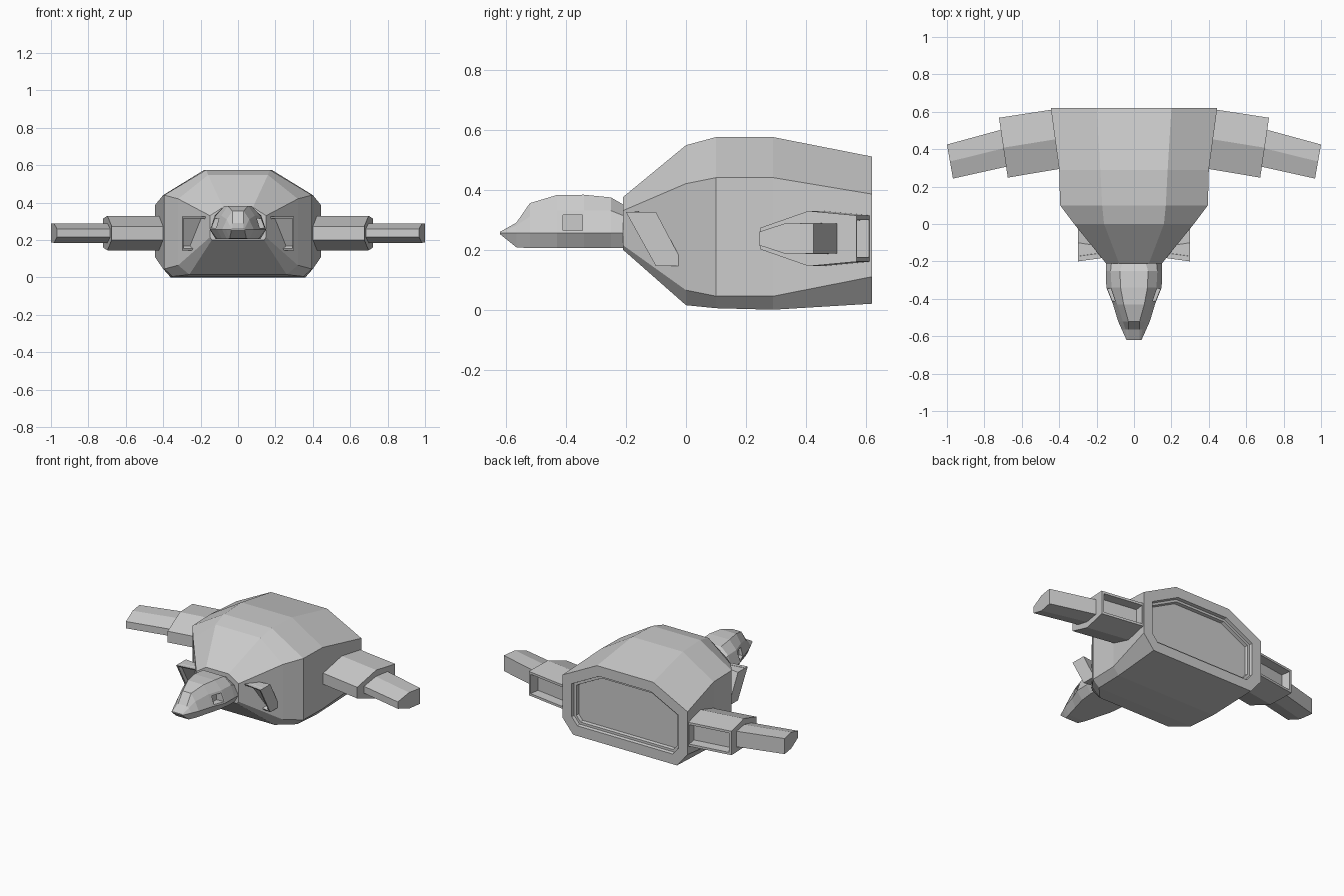
import bpy, bmesh, math
from mathutils import Vector

if "Cube" in bpy.data.objects:
    bpy.data.objects.remove(bpy.data.objects["Cube"])


def loft(name, rings, recess=None):
    """Skin closed rings of points; optionally sink the face whose normal best fits a direction."""
    bm = bmesh.new()
    loops = [[bm.verts.new(p) for p in ring] for ring in rings]
    n = len(loops[0])
    for a, b in zip(loops, loops[1:]):
        for i in range(n):
            j = (i + 1) % n
            bm.faces.new((a[i], a[j], b[j], b[i]))
    bm.faces.new(loops[0])
    bm.faces.new(loops[-1])
    bmesh.ops.recalc_face_normals(bm, faces=bm.faces)
    if recess:
        direction, steps = recess
        bm.normal_update()
        d = Vector(direction).normalized()
        face = max(bm.faces, key=lambda f: f.normal.dot(d))
        normal = face.normal.copy()
        for thickness, depth in steps:
            bmesh.ops.inset_region(bm, faces=[face], thickness=thickness,
                                   use_even_offset=True)
            bmesh.ops.translate(bm, verts=face.verts[:], vec=-normal * depth)
    mesh = bpy.data.meshes.new(name)
    bm.to_mesh(mesh)
    bm.free()
    obj = bpy.data.objects.new(name, mesh)
    bpy.context.collection.objects.link(obj)
    return obj


def octagon(y, top, upper, lower, bottom):
    """Symmetric ring from four (half width, height) corners."""
    half = [top, upper, lower, bottom]
    return ([(x, y, z) for x, z in half] +
            [(-x, y, z) for x, z in reversed(half)])


def mirror_x(points, s):
    return [[(s * x, y, z) for x, y, z in ring] for ring in points]


# Faceted shell body with a framed recess at the back
loft("body", [
    octagon(-0.21, (0.08, 0.375), (0.15, 0.33), (0.15, 0.215), (0.14, 0.20)),
    octagon(0.00, (0.16, 0.548), (0.32, 0.42), (0.32, 0.065), (0.26, 0.015)),
    octagon(0.10, (0.17, 0.575), (0.395, 0.44), (0.395, 0.045), (0.35, 0.005)),
    octagon(0.29, (0.18, 0.575), (0.40, 0.44), (0.40, 0.045), (0.36, 0.0)),
    octagon(0.62, (0.20, 0.51), (0.445, 0.385), (0.445, 0.11), (0.37, 0.02)),
], ((0, 1, 0), [(0.065, 0), (0.004, 0.02), (0.015, 0), (0.004, 0.02)]))

# Tapered head with a beak-like tip
head = loft("head", [
    octagon(-0.20, (0.06, 0.345), (0.12, 0.31), (0.15, 0.255), (0.12, 0.205)),
    octagon(-0.25, (0.075, 0.374), (0.125, 0.33), (0.15, 0.255), (0.12, 0.205)),
    octagon(-0.34, (0.072, 0.383), (0.12, 0.33), (0.148, 0.255), (0.11, 0.205)),
    octagon(-0.43, (0.055, 0.382), (0.09, 0.33), (0.112, 0.255), (0.085, 0.205)),
    octagon(-0.52, (0.03, 0.355), (0.06, 0.31), (0.085, 0.255), (0.06, 0.205)),
    octagon(-0.565, (0.03, 0.29), (0.045, 0.28), (0.065, 0.255), (0.045, 0.208)),
    octagon(-0.62, (0.03, 0.259), (0.035, 0.258), (0.04, 0.255), (0.035, 0.252)),
])

# Square eye sockets cut into the head
for s in (-1, 1):
    bpy.ops.mesh.primitive_cube_add(size=1, location=(s * 0.14, -0.378, 0.29))
    cutter = bpy.context.object
    cutter.name = "eye_cutter"
    cutter.scale = (0.10, 0.065, 0.052)
    cutter.hide_render = True
    cutter.hide_set(True)
    cutter.display_type = 'WIRE'
    mod = head.modifiers.new("eye_socket", 'BOOLEAN')
    mod.operation = 'DIFFERENCE'
    mod.object = cutter
    mod.solver = 'EXACT'


def fin_ring(lead, trail, peak, zs):
    """Six-sided fin section running from the leading edge to the trailing edge."""
    lead, trail = Vector(lead), Vector(trail)
    out = []
    for t, dz in ((0, zs[0]), (peak, zs[1]), (1, zs[2])):
        p = lead.lerp(trail, t)
        out.append((p.x, p.y, dz))
    return ([(x, y, 0.237 + dz) for x, y, dz in out] +
            [(x, y, 0.237 - dz) for x, y, dz in reversed(out)])


for s, side in ((-1, "left"), (1, "right")):
    # Upper rear flipper, hollowed along its trailing side
    inner = fin_ring((0.385, 0.297), (0.435, 0.612), 0.5, (0.036, 0.092, 0.077))
    outer = fin_ring((0.675, 0.248), (0.722, 0.568), 0.5, (0.036, 0.092, 0.077))
    loft(side + "_flipper_upper", mirror_x([inner, outer], s),
         ((s * 0.15, 1, 0), [(0.015, 0), (0.002, 0.06)]))
    # Flipper tip
    inner = fin_ring((0.63, 0.318), (0.68, 0.512), 0.5, (0.022, 0.052, 0.050))
    outer = fin_ring((0.968, 0.243), (1.0, 0.425), 0.5, (0.022, 0.052, 0.050))
    loft(side + "_flipper_tip", mirror_x([inner, outer], s))
    # Small slanted front fin with a shallow hollow facing forward
    ring_in = [(0.17, -0.182, 0.325), (0.17, -0.12, 0.325),
               (0.17, -0.02, 0.145), (0.17, -0.082, 0.145)]
    ring_out = [(0.30, -0.20, 0.325), (0.30, -0.10, 0.325),
                (0.30, -0.005, 0.145), (0.30, -0.10, 0.145)]
    loft(side + "_front_fin", mirror_x([ring_in, ring_out], s),
         ((0, -0.88, -0.47), [(0.01, 0), (0.002, 0.025)]))
